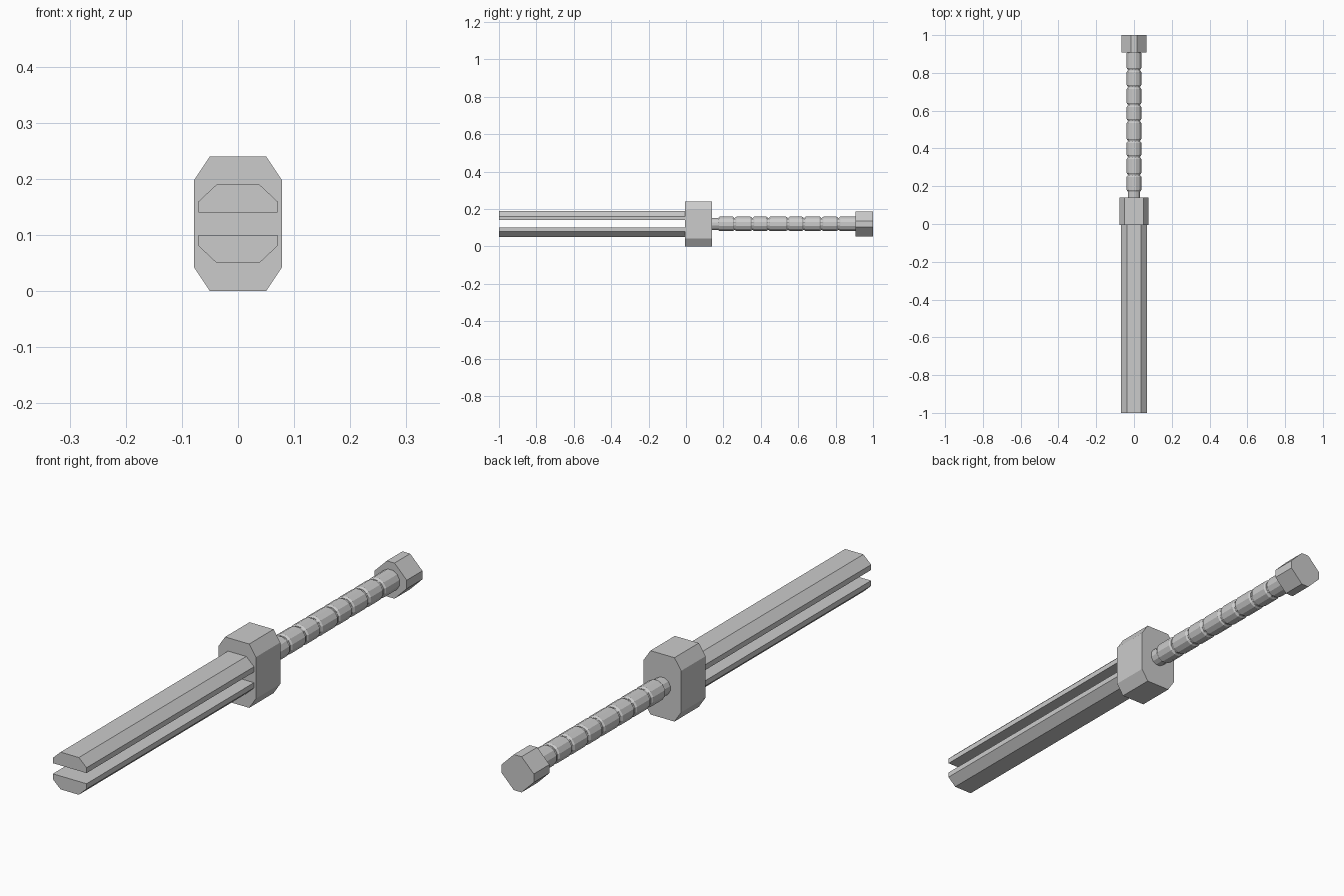
import bpy, bmesh, math

cube = bpy.data.objects.get("Cube")
if cube:
    bpy.data.objects.remove(cube, do_unlink=True)

ZC = 0.12  # height of the long axis

grey = bpy.data.materials.new("plain_grey")
grey.use_nodes = True
COLOUR = (0.6, 0.6, 0.6, 1)
grey.diffuse_color = COLOUR
grey.node_tree.nodes["Principled BSDF"].inputs["Base Color"].default_value = COLOUR


def loft(name, rings):
    """Skin a list of (y, [(x, z), ...]) cross-sections into a capped solid."""
    bm = bmesh.new()
    loops = [[bm.verts.new((x, y, z)) for x, z in pts] for y, pts in rings]
    for a, b in zip(loops, loops[1:]):
        for i in range(len(a)):
            j = (i + 1) % len(a)
            bm.faces.new((a[i], a[j], b[j], b[i]))
    bm.faces.new(loops[0])
    bm.faces.new(loops[-1])
    bmesh.ops.recalc_face_normals(bm, faces=bm.faces)
    mesh = bpy.data.meshes.new(name)
    bm.to_mesh(mesh)
    bm.free()
    mesh.materials.append(grey)
    obj = bpy.data.objects.new(name, mesh)
    bpy.context.collection.objects.link(obj)
    return obj


def prism(name, pts, y0, y1):
    return loft(name, [(y0, pts), (y1, pts)])


def octagon(ax, az, bx, bz):
    """Eight-sided outline: flats of half-width ax at height az, bx wide at bz."""
    quarter = [(bx, bz), (ax, az)]
    right = [(bx, -bz)] + quarter
    left = [(-ax, az), (-bx, bz), (-bx, -bz), (-ax, -az)]
    return [(x, z + ZC) for x, z in right + left + [(ax, -az)]]


def circle(r, n=12):
    return [(r * math.cos(math.tau * (i + 0.5) / n),
             ZC + r * math.sin(math.tau * (i + 0.5) / n)) for i in range(n)]


# Guard block and pommel
prism("guard", octagon(0.05, 0.12, 0.078, 0.078), -0.005, 0.14)
prism("pommel", octagon(0.016, 0.067, 0.067, 0.016), 0.907, 1.0)

# Twin blades, mirrored about the axis
half = [(0.07, 0.02), (0.07, 0.04), (0.038, 0.07)]
half += [(-x, z) for x, z in reversed(half)]
for name, s in (("upper_blade", 1), ("lower_blade", -1)):
    prism(name, [(x, ZC + s * z) for x, z in half], -1.0, 0.0)

# Grip core and bevelled wrap segments, separated by narrow grooves
prism("grip_core", circle(0.034), 0.13, 0.92)
grooves = [0.17, 0.26, 0.355, 0.44, 0.545, 0.63, 0.725, 0.815, 0.915]
R, B, GAP = 0.04, 0.007, 0.003
for i, (a, b) in enumerate(zip(grooves, grooves[1:])):
    a, b = a + GAP, b - GAP
    loft(f"grip_segment_{i + 1}", [(a, circle(R - 0.005)), (a + B, circle(R)),
                                   (b - B, circle(R)), (b, circle(R - 0.005))])
